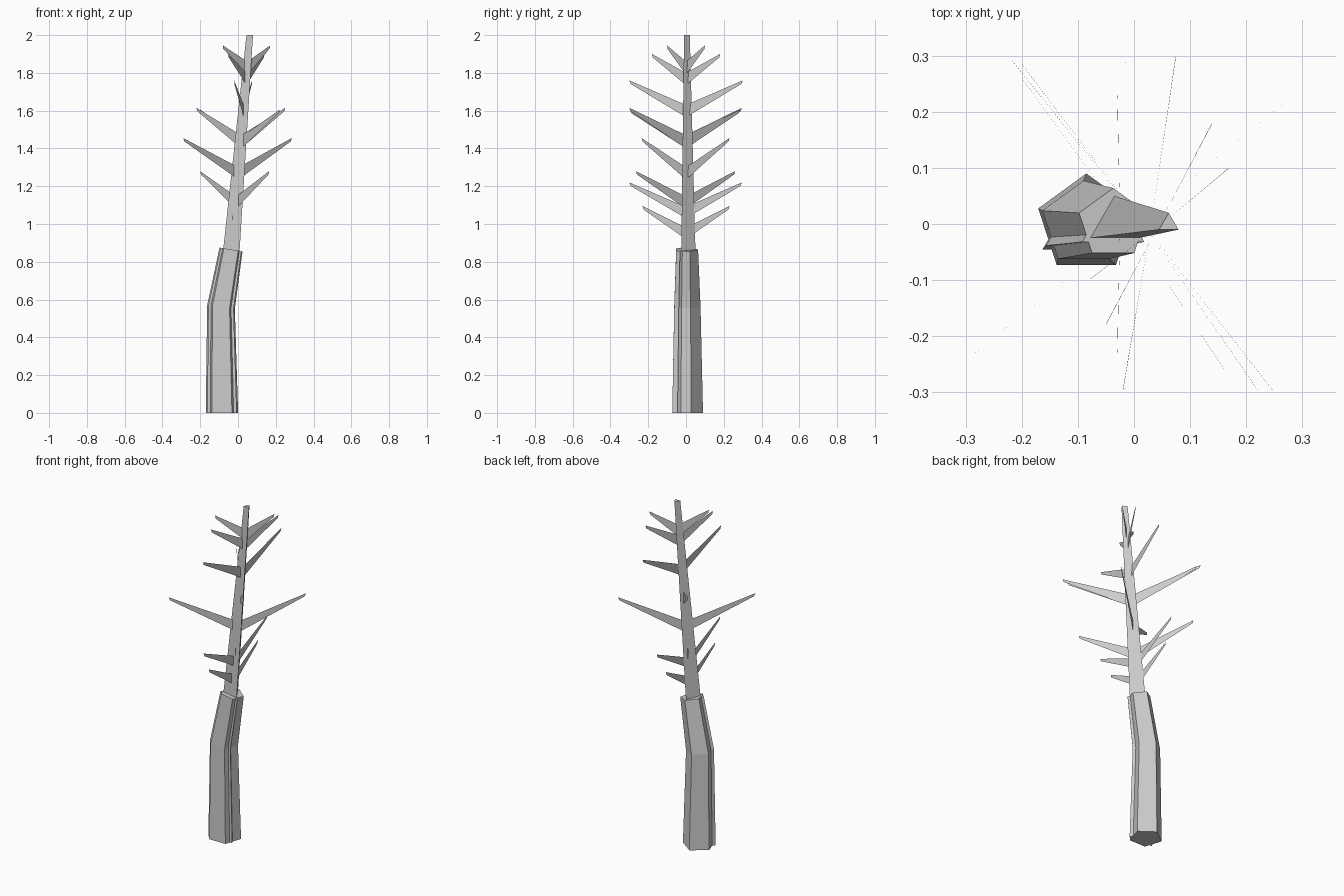
import bpy
from math import sin, cos, pi
from mathutils import Vector

cube = bpy.data.objects.get("Cube")
if cube:
    bpy.data.objects.remove(cube, do_unlink=True)

grey = bpy.data.materials.new("pale_grey")
grey.use_nodes = True
grey.diffuse_color = (0.6, 0.6, 0.6, 1)
grey.node_tree.nodes["Principled BSDF"].inputs["Base Color"].default_value = (0.6, 0.6, 0.6, 1)


def add_mesh(name, verts, faces):
    mesh = bpy.data.meshes.new(name)
    mesh.from_pydata(verts, [], faces)
    mesh.materials.append(grey)
    obj = bpy.data.objects.new(name, mesh)
    bpy.context.collection.objects.link(obj)
    return obj


def tapered_tube(name, sides, rings):
    """Capped prism through rings of (centre x, centre z, radius, tilt)."""
    verts, faces = [], []
    for cx, cz, radius, tilt in rings:
        for i in range(sides):
            a = pi / 2 + 2 * pi * i / sides
            dx = radius * cos(a)
            verts.append((cx + dx, radius * sin(a), cz - tilt * dx))
    for r in range(len(rings) - 1):
        for i in range(sides):
            a, b = r * sides + i, r * sides + (i + 1) % sides
            faces.append((a, b, b + sides, a + sides))
    faces.append(tuple(reversed(range(sides))))
    faces.append(tuple(range(len(verts) - sides, len(verts))))
    return add_mesh(name, verts, faces)


# Trunk: five-sided sheath with a three-sided core poking through its faces
trunk_rings = [(-0.085, 0, 0.09, 0), (-0.09, 0.56, 0.077, 0.12), (-0.037, 0.865, 0.064, 0.17)]
tapered_tube("trunk_sheath", 5, trunk_rings)
tapered_tube("trunk_core", 3, trunk_rings)

# Stem: slim leaning three-sided spike
STEM_LOW, STEM_HIGH = Vector((-0.035, 0, 0.86)), Vector((0.062, 0, 2.0))
tapered_tube("stem", 3, [(STEM_LOW.x, STEM_LOW.z, 0.05, 0.1), (STEM_HIGH.x, STEM_HIGH.z, 0.02, 0)])

# Branch pairs: (tip x, tip y) left and right, tip height, root top, root bottom
PAIRS = [
    ((-0.03, 0.23), (-0.03, -0.23), 1.095, 0.98, 0.92),
    ((-0.015, 0.295), (-0.015, -0.30), 1.22, 1.09, 1.03),
    ((0.165, -0.265), (-0.20, 0.26), 1.28, 1.145, 1.08),
    ((0.285, 0.23), (-0.29, -0.235), 1.455, 1.30, 1.235),
    ((0.25, -0.30), (-0.22, 0.295), 1.615, 1.47, 1.40),
    ((0.22, -0.295), (-0.20, 0.285), 1.605, 1.46, 1.40),
    ((0.075, 0.30), (-0.02, -0.30), 1.76, 1.63, 1.565),
    ((0.14, 0.18), (-0.05, -0.18), 1.90, 1.80, 1.735),
    ((0.17, 0.10), (-0.08, -0.10), 1.945, 1.86, 1.79),
]
for n, (tip_a, tip_b, tip_z, top, bottom) in enumerate(PAIRS, 1):
    root = STEM_LOW.lerp(STEM_HIGH, (top - STEM_LOW.z) / (STEM_HIGH.z - STEM_LOW.z))
    for side, (tx, ty) in (("a", tip_a), ("b", tip_b)):
        # Upright flat blade tapering from the stem to a blunt tip
        add_mesh(f"branch_{n}_{side}",
                 [(root.x, 0, bottom), (tx * 0.98, ty * 0.98, tip_z - 0.018),
                  (tx, ty, tip_z), (root.x, 0, top)], [(0, 1, 2, 3)])
